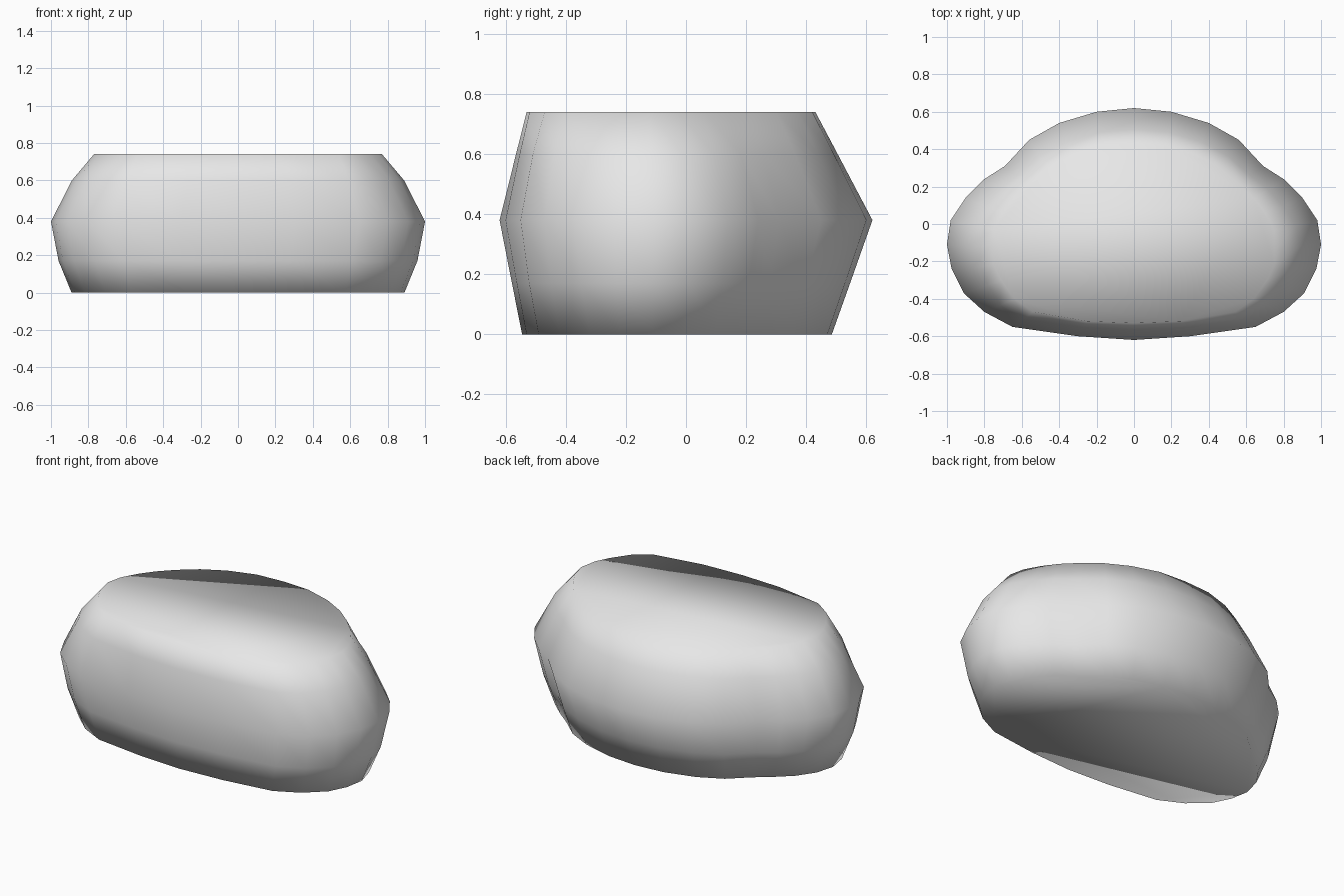
import bpy
import bmesh
from mathutils import Vector

HEIGHT = 0.74
MIDDLE = 0.38

default_cube = bpy.data.objects.get("Cube")
if default_cube:
    bpy.data.objects.remove(default_cube, do_unlink=True)

# Half outlines, running from the back centre round the side lobe to the front centre
base_half = [(0, .485), (.18, .47), (.36, .42), (.5, .35), (.61, .25),
             (.7, .18), (.79, .1), (.86, 0), (.89, -.11), (.87, -.22),
             (.82, -.32), (.71, -.42), (.57, -.49), (.27, -.53), (0, -.545)]
middle_half = [(0, .62), (.2, .6), (.4, .54), (.56, .45), (.69, .31),
               (.8, .24), (.9, .14), (.98, .02), (1, -.11), (.975, -.24),
               (.91, -.37), (.8, -.47), (.65, -.55), (.3, -.6), (0, -.62)]
top_half = [(0, .43), (.17, .42), (.33, .37), (.46, .3), (.56, .22),
            (.64, .14), (.7, .06), (.75, -.03), (.77, -.12), (.75, -.22),
            (.71, -.3), (.64, -.4), (.54, -.47), (.25, -.52), (0, -.53)]


def mirrored_outline(half):
    """Close a half outline by mirroring it across the centre plane."""
    right = [Vector(point) for point in half]
    left = [Vector((-point.x, point.y)) for point in reversed(right[1:-1])]
    return right + left


def blended_outline(lower, upper, amount, bulge):
    """Mix two outlines and swell the side lobes outwards."""
    mixed = [a.lerp(b, amount) for a, b in zip(lower, upper)]
    return [point * (1 + bulge * point.x ** 2) for point in mixed]


def make_material(name, colour):
    material = bpy.data.materials.new(name)
    material.use_nodes = True
    material.diffuse_color = colour
    shader = material.node_tree.nodes["Principled BSDF"]
    shader.inputs["Base Color"].default_value = colour
    return material


def loft(name, levels, material):
    """Skin a stack of outlines and close both ends with flat caps."""
    bm = bmesh.new()
    rings = [[bm.verts.new((p.x, p.y, z)) for p in outline]
             for z, outline in levels]
    for lower, upper in zip(rings, rings[1:]):
        count = len(lower)
        for i in range(count):
            j = (i + 1) % count
            bm.faces.new((lower[i], lower[j], upper[j], upper[i]))
    bm.faces.new(rings[0])
    bm.faces.new(rings[-1])
    bmesh.ops.recalc_face_normals(bm, faces=bm.faces)
    for face in bm.faces:
        face.smooth = True
    mesh = bpy.data.meshes.new(name)
    bm.to_mesh(mesh)
    bm.free()
    mesh.materials.append(material)
    obj = bpy.data.objects.new(name, mesh)
    bpy.context.collection.objects.link(obj)
    return obj


# Three-lobed body: widest at the middle, tapering to flat ends
base, middle, top = map(mirrored_outline, (base_half, middle_half, top_half))
grey = make_material("light grey", (0.8, 0.8, 0.8, 1))
levels = [
    (0, base),
    (0.17, blended_outline(base, middle, 0.45, 0.024)),
    (MIDDLE, middle),
    (0.6, blended_outline(middle, top, 0.61, 0.045)),
    (HEIGHT, top),
]
loft("lobed_body", levels, grey)
